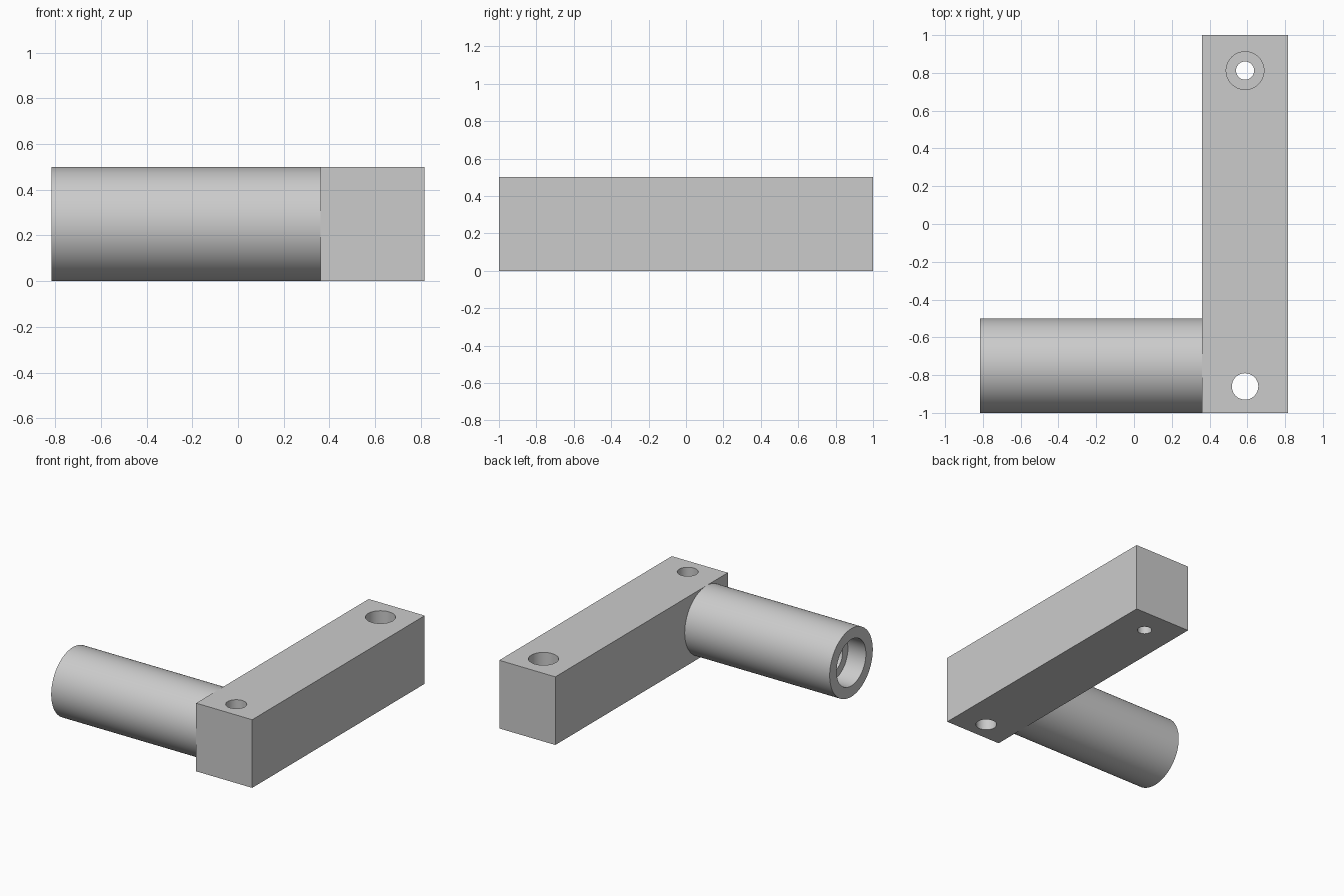
import bpy
import math

cube = bpy.data.objects.get("Cube")
if cube:
    bpy.data.objects.remove(cube, do_unlink=True)

grey = bpy.data.materials.new("plain grey")
grey.use_nodes = True
colour = (0.6, 0.6, 0.6, 1)
grey.diffuse_color = colour
grey.node_tree.nodes["Principled BSDF"].inputs["Base Color"].default_value = colour

BAR_X = 0.588
HEIGHT = 0.5
HANDLE_Y = -0.75


def activate(obj):
    bpy.ops.object.select_all(action="DESELECT")
    obj.select_set(True)
    bpy.context.view_layer.objects.active = obj


def cut_hole(target, name, radius, y, bottom, top):
    """Cut a vertical round hole through the target."""
    bpy.ops.mesh.primitive_cylinder_add(
        vertices=64, radius=radius, depth=top - bottom,
        location=(BAR_X, y, (top + bottom) / 2))
    cutter = bpy.context.object
    cutter.name = name
    cutter.hide_render = True
    activate(target)
    mod = target.modifiers.new(name, "BOOLEAN")
    mod.operation = "DIFFERENCE"
    mod.solver = "EXACT"
    mod.object = cutter
    bpy.ops.object.modifier_apply(modifier=mod.name)
    bpy.data.objects.remove(cutter, do_unlink=True)


# Square bar
bpy.ops.mesh.primitive_cube_add(size=1, location=(BAR_X, 0, HEIGHT / 2))
bar = bpy.context.object
bar.name = "crank_bar"
bar.scale = (0.455, 2, HEIGHT)
bpy.ops.object.transform_apply(location=True, scale=True)
bar.data.materials.append(grey)

# Plain hole in front, counterbored bolt hole at the back
cut_hole(bar, "front_hole", 0.07, -0.86, -0.1, 0.6)
cut_hole(bar, "bolt_hole", 0.048, 0.812, -0.1, 0.6)
cut_hole(bar, "bolt_counterbore", 0.1, 0.812, 0.25, 0.6)

# Round handle with a stepped bore, revolved about its own axis
profile = [(0.361, 0), (0.361, 0.25), (-0.816, 0.25), (-0.816, 0.17),
           (-0.67, 0.17), (-0.67, 0.11), (0.34, 0.11), (0.34, 0)]
SIDES = 96
verts, faces = [], []
for i in range(SIDES):
    a = math.tau * i / SIDES
    verts += [(x, HANDLE_Y + r * math.cos(a), HEIGHT / 2 + r * math.sin(a))
              for x, r in profile]
n = len(profile)
for i in range(SIDES):
    j = (i + 1) % SIDES
    faces += [(i * n + k, i * n + k + 1, j * n + k + 1, j * n + k)
              for k in range(n - 1)]
mesh = bpy.data.meshes.new("round_handle")
mesh.from_pydata(verts, [], faces)
handle = bpy.data.objects.new("round_handle", mesh)
bpy.context.collection.objects.link(handle)
mesh.materials.append(grey)

# Weld the axis points and make the normals face outwards
activate(handle)
bpy.ops.object.mode_set(mode="EDIT")
bpy.ops.mesh.select_all(action="SELECT")
bpy.ops.mesh.remove_doubles(threshold=0.0001)
bpy.ops.mesh.normals_make_consistent(inside=False)
bpy.ops.object.mode_set(mode="OBJECT")

for obj in (bar, handle):
    activate(obj)
    bpy.ops.object.shade_smooth_by_angle(angle=math.radians(30))
